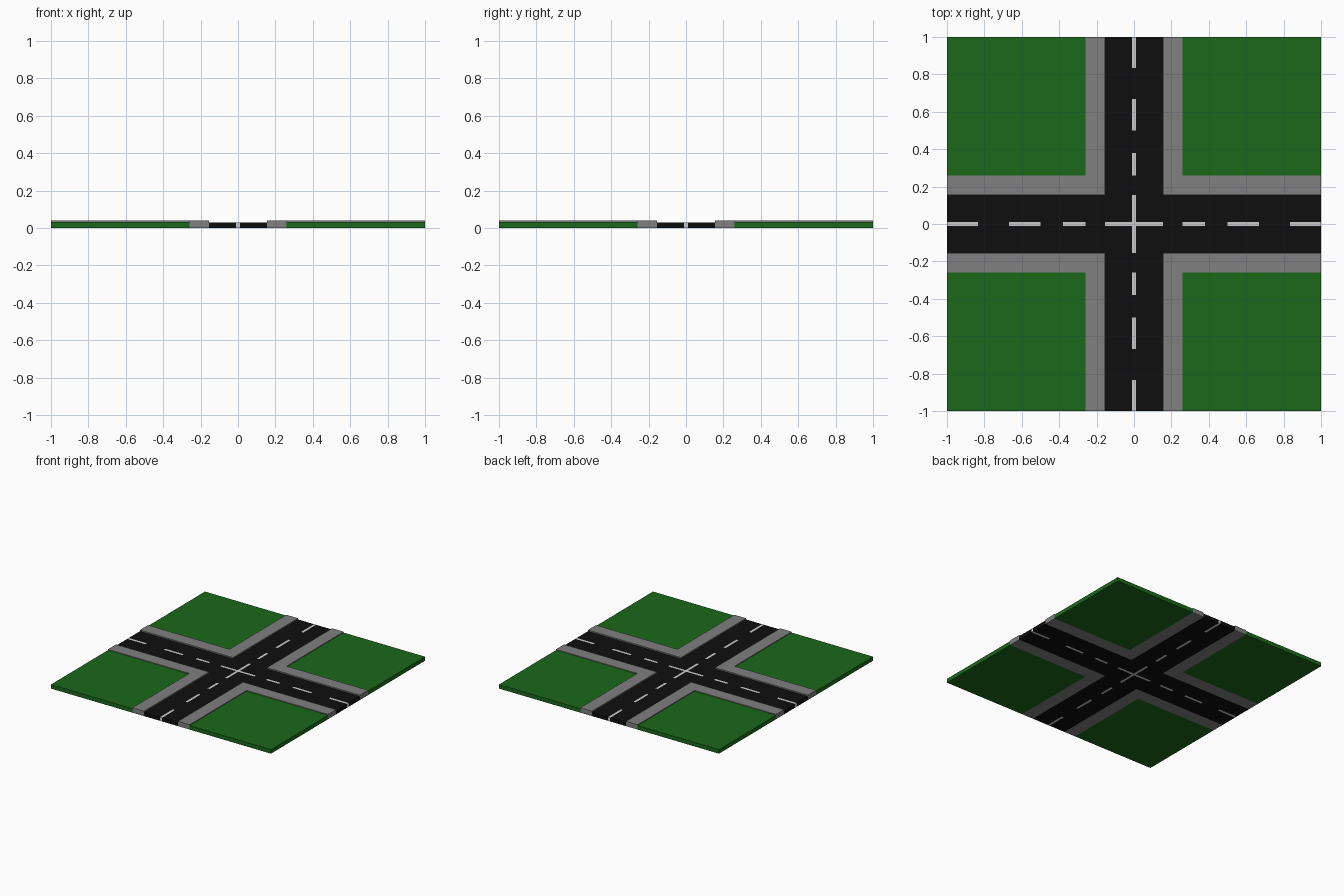
import bpy, bmesh

if "Cube" in bpy.data.objects:
    bpy.data.objects.remove(bpy.data.objects["Cube"])

ROAD, WALK, LINE = 0.155, 0.26, 0.01          # half widths
DASHES = [(0, 0.155), (0.26, 0.38), (0.50, 0.667), (0.833, 1.0)]
HEIGHT = {"grass": 0.033, "sidewalk": 0.04, "road": 0.03, "lane_markings": 0.03}
COLOUR = {"grass": (0.011, 0.14, 0.011, 1), "sidewalk": (0.215, 0.215, 0.215, 1),
          "road": (0.0045, 0.0045, 0.0045, 1), "lane_markings": (0.68, 0.68, 0.68, 1)}

# Grid lines shared by both axes, mirrored about the centre
half = sorted({LINE, ROAD, WALK} | {v for d in DASHES for v in d if v > 0})
grid = [-v for v in reversed(half)] + half
N = len(grid) - 1


def part_at(i, j):
    """Part covering a grid cell, or None outside the tile."""
    if not (0 <= i < N and 0 <= j < N):
        return None
    x = abs(grid[i] + grid[i + 1]) / 2
    y = abs(grid[j] + grid[j + 1]) / 2
    near, far = min(x, y), max(x, y)
    if near < LINE and any(a <= far < b for a, b in DASHES):
        return "lane_markings"
    if near < ROAD:
        return "road"
    return "sidewalk" if near < WALK else "grass"


def build(name):
    bm = bmesh.new()
    h = HEIGHT[name]

    def face(*pts):
        bm.faces.new([bm.verts.new(p) for p in pts])

    for i in range(N):
        for j in range(N):
            if part_at(i, j) != name:
                continue
            x0, x1, y0, y1 = grid[i], grid[i + 1], grid[j], grid[j + 1]
            ring = [(x0, y0), (x1, y0), (x1, y1), (x0, y1)]
            # Top and underside
            face(*[(x, y, h) for x, y in ring])
            face(*[(x, y, 0) for x, y in reversed(ring)])
            # Outer edges and kerb steps
            for k, (di, dj) in enumerate([(0, -1), (1, 0), (0, 1), (-1, 0)]):
                low = HEIGHT.get(part_at(i + di, j + dj), 0)
                if low < h:
                    a, b = ring[k], ring[(k + 1) % 4]
                    face((*a, low), (*b, low), (*b, h), (*a, h))
    bmesh.ops.remove_doubles(bm, verts=bm.verts, dist=1e-5)
    # Merge coplanar cells
    bmesh.ops.dissolve_limit(bm, angle_limit=0.01, verts=bm.verts, edges=bm.edges)
    mesh = bpy.data.meshes.new(name)
    bm.to_mesh(mesh)
    bm.free()
    mat = bpy.data.materials.new(name)
    mat.diffuse_color = COLOUR[name]
    mat.use_nodes = True
    mat.node_tree.nodes["Principled BSDF"].inputs["Base Color"].default_value = mat.diffuse_color
    mesh.materials.append(mat)
    bpy.context.collection.objects.link(bpy.data.objects.new(name, mesh))


for part in HEIGHT:
    build(part)
